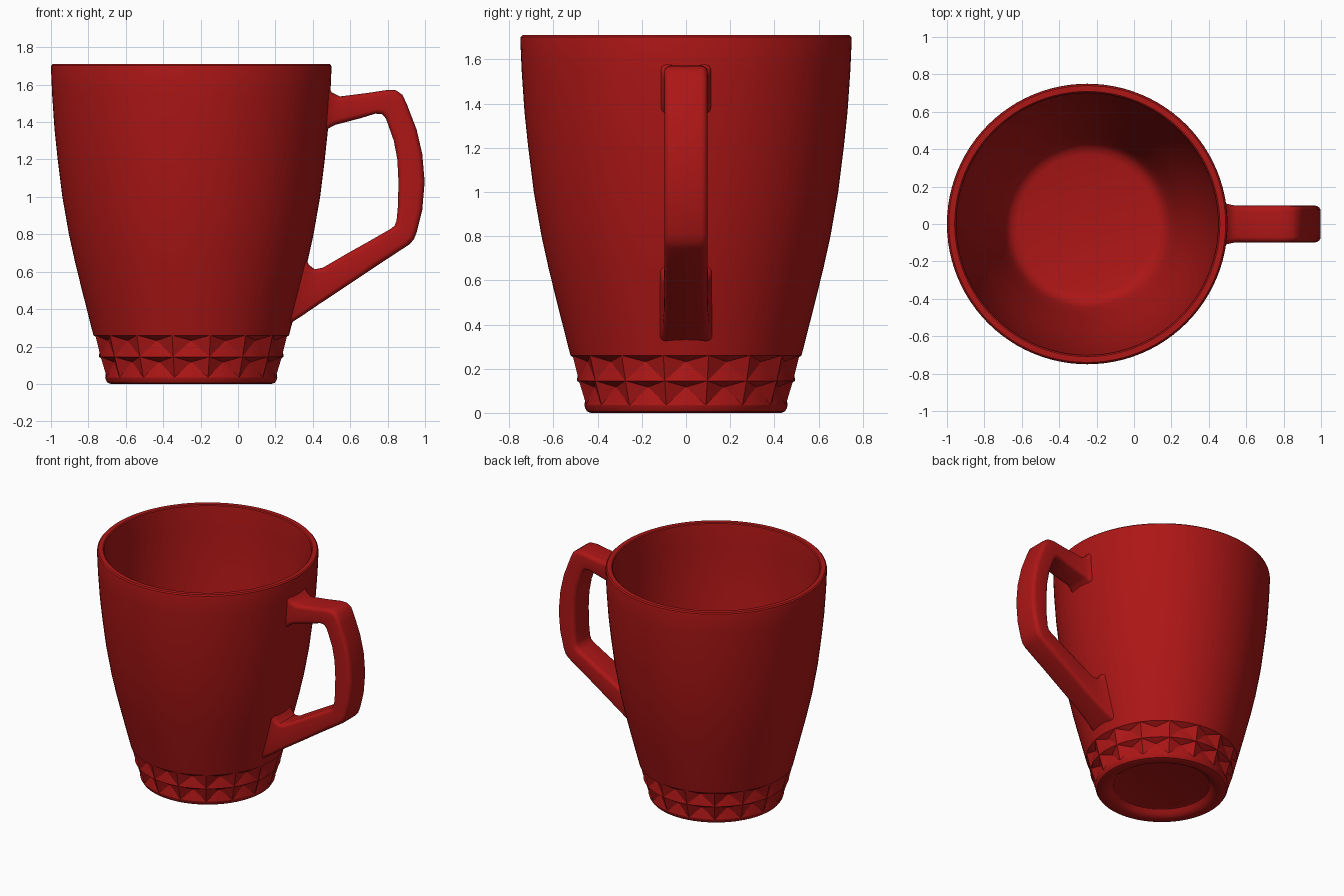
import bpy, bmesh
from math import sin, cos, pi
from mathutils import Vector

if "Cube" in bpy.data.objects:
    bpy.data.objects.remove(bpy.data.objects["Cube"])

CX = -0.25          # axis of the cup
CELLS, SUB = 16, 6  # faceted cells around the foot, arc steps per cell
SEG = CELLS * SUB

red = bpy.data.materials.new("red_glaze")
red.diffuse_color = (0.42, 0.008, 0.008, 1)
red.use_nodes = True
red.node_tree.nodes["Principled BSDF"].inputs["Base Color"].default_value = red.diffuse_color


def finish(name, bm, angle):
    bmesh.ops.recalc_face_normals(bm, faces=bm.faces)
    me = bpy.data.meshes.new(name)
    bm.to_mesh(me)
    bm.free()
    me.materials.append(red)
    ob = bpy.data.objects.new(name, me)
    bpy.context.collection.objects.link(ob)
    bpy.ops.object.select_all(action='DESELECT')
    ob.select_set(True)
    bpy.context.view_layer.objects.active = ob
    if angle:
        bpy.ops.object.shade_smooth_by_angle(angle=angle)
    return ob


def polar(r, z, step):
    a = 2 * pi * (step - SUB / 2) / SEG - pi / 2
    return Vector((CX + r * cos(a), r * sin(a), z))


def revolve(bm, profile):
    rings = [[bm.verts.new(polar(r, z, i)) for i in range(SEG)] if r > 0
             else [bm.verts.new((CX, 0, z))] for r, z in profile]
    for a, b in zip(rings, rings[1:]):
        for i in range(SEG):
            j = (i + 1) % SEG
            vs = [a[i % len(a)], a[j % len(a)], b[j % len(b)], b[i % len(b)]]
            bm.faces.new(list(dict.fromkeys(vs)))


# Cup: underside, faceted band, outer wall, rim, inner wall and floor
wall = [(.523, .26), (.546, .35), (.584, .5), (.621, .65), (.654, .8),
        (.689, 1.0), (.714, 1.2), (.731, 1.36), (.744, 1.55), (.75, 1.69)]
inside = [(r - .05, z) for r, z in reversed(wall)]
upper = wall + [(.748, 1.702), (.74, 1.71), (.709, 1.71), (.702, 1.704)] + inside
upper += [(.445, .17), (.428, .135), (.405, .112), (.37, .1), (0, .1)]
lower = [(0, .05), (.3, .05), (.335, .042), (.355, .02), (.375, .004),
         (.4, 0), (.43, 0), (.447, .006), (.456, .02), (.46, .035)]
bm = bmesh.new()
revolve(bm, upper)
revolve(bm, lower)
finish("cup_body", bm, 0.6)

# Foot band: two rows of recessed pyramids
bm = bmesh.new()
for r0, z0, r1, z1 in [(.46, .035, .494, .145), (.494, .145, .523, .26)]:
    for c in range(CELLS):
        s = c * SUB
        loop = [bm.verts.new(polar(r0, z0, s + k)) for k in range(SUB + 1)]
        loop += [bm.verts.new(polar(r1, z1, s + k)) for k in range(SUB, -1, -1)]
        apex = bm.verts.new(polar(r0 - .012, z1 - .028, s + SUB / 2))
        for a, b in zip(loop, loop[1:] + loop[:1]):
            bm.faces.new((a, b, apex))
bmesh.ops.remove_doubles(bm, verts=bm.verts, dist=1e-4)
finish("faceted_foot_band", bm, 0.12)

# Handle: rounded rectangle lofted along (outer xz, inner xz, half width)
stations = [
    (.475, 1.60, .455, 1.33, .118), (.502, 1.558, .482, 1.365, .108),
    (.545, 1.537, .52, 1.385, .098), (.69, 1.555, .66, 1.422, .098),
    (.80, 1.572, .735, 1.445, .098), (.845, 1.57, .77, 1.442, .098),
    (.88, 1.545, .79, 1.42, .098), (.905, 1.49, .803, 1.385, .098),
    (.955, 1.36, .833, 1.30, .098), (.985, 1.23, .852, 1.2, .098),
    (.998, 1.08, .858, 1.08, .098), (.985, .93, .855, .95, .098),
    (.955, .81, .848, .875, .098), (.94, .772, .838, .846, .098),
    (.915, .745, .815, .828, .098), (.75, .637, .71, .768, .098),
    (.58, .523, .58, .695, .098), (.43, .424, .455, .622, .1),
    (.345, .366, .41, .613, .106), (.305, .34, .381, .635, .112),
    (.27, .318, .348, .69, .12)]
bm = bmesh.new()
rings = []
for ox, oz, ix, iz, w in stations:
    o, i = Vector((ox, 0, oz)), Vector((ix, 0, iz))
    mid, half = (o + i) / 2, (o - i).length / 2
    d = (o - i).normalized()
    rad, ring = .03, []
    for q, (su, sv) in enumerate([(1, 1), (-1, 1), (-1, -1), (1, -1)]):
        for k in range(5):
            a = pi / 2 * (q + k / 4)
            u = su * (half - rad) + rad * cos(a)
            v = sv * (w - rad) + rad * sin(a)
            ring.append(bm.verts.new(mid + d * u + Vector((0, v, 0))))
    rings.append(ring)
for a, b in zip(rings, rings[1:]):
    for k in range(len(a)):
        n = (k + 1) % len(a)
        bm.faces.new((a[k], a[n], b[n], b[k]))
bm.faces.new(rings[0])
bm.faces.new(rings[-1])
finish("handle", bm, 0.7)
